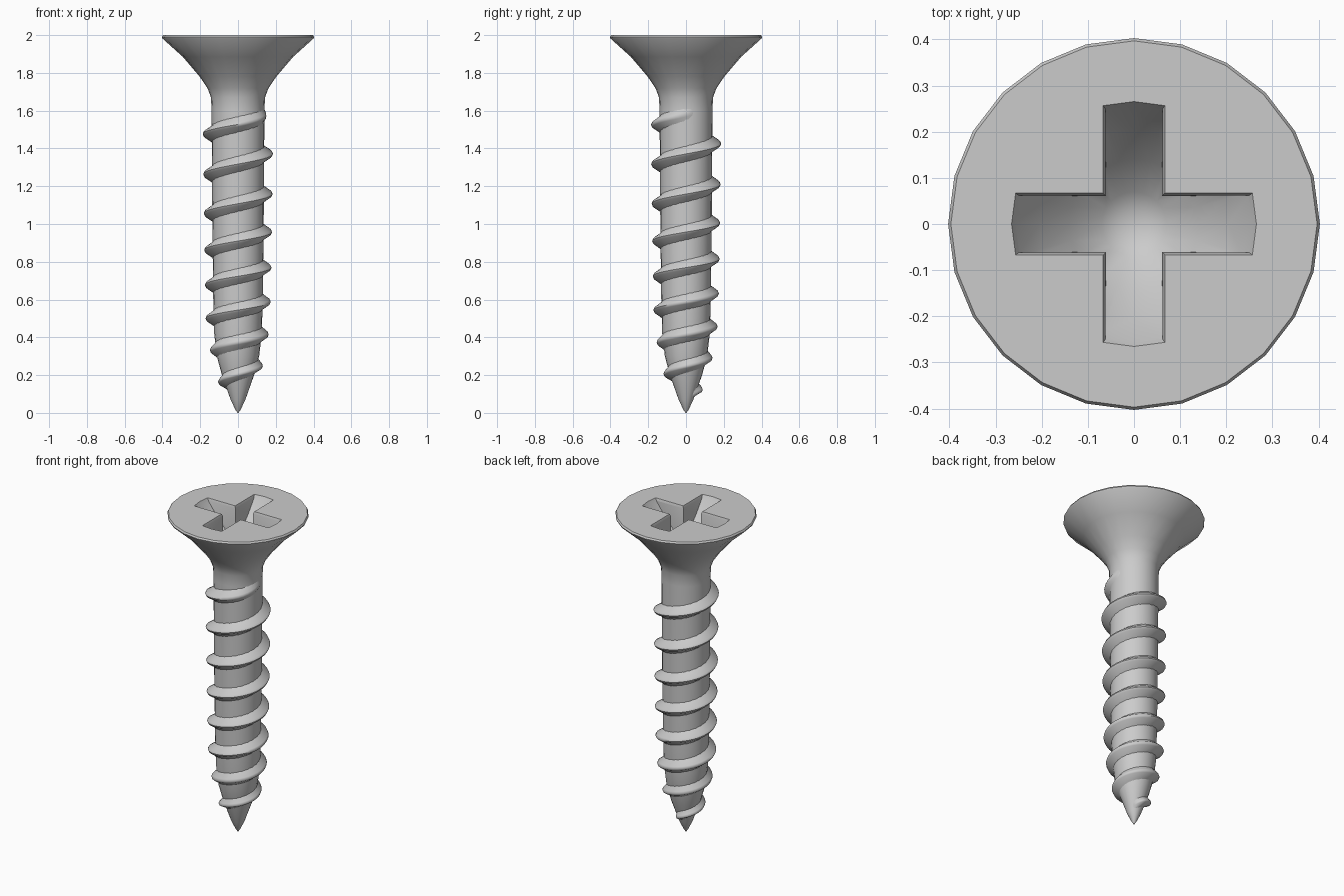
import bpy, bmesh
from math import sin, cos, pi

if "Cube" in bpy.data.objects:
    bpy.data.objects.remove(bpy.data.objects["Cube"])

SEG = 24


def interp(table, x):
    if x <= table[0][0]:
        return table[0][1]
    for (x0, y0), (x1, y1) in zip(table, table[1:]):
        if x <= x1:
            return y0 + (y1 - y0) * (x - x0) / (x1 - x0)
    return table[-1][1]


def make_object(name, bm):
    bmesh.ops.recalc_face_normals(bm, faces=bm.faces)
    mesh = bpy.data.meshes.new(name)
    bm.to_mesh(mesh)
    bm.free()
    ob = bpy.data.objects.new(name, mesh)
    bpy.context.collection.objects.link(ob)
    return ob


def loft(name, rings, cap=True):
    bm = bmesh.new()
    loops = [[bm.verts.new(p) for p in ring] for ring in rings]
    n = len(rings[0])
    for a, b in zip(loops, loops[1:]):
        for i in range(n):
            j = (i + 1) % n
            bm.faces.new((a[i], a[j], b[j], b[i]))
    if cap:
        bm.faces.new(loops[0])
        bm.faces.new(loops[-1])
    return make_object(name, bm)


def lathe(name, profile):
    return loft(name, [[(r * cos(2 * pi * i / SEG), r * sin(2 * pi * i / SEG), z)
                        for i in range(SEG)] for z, r in profile])


def cut(target, cutter, operation):
    mod = target.modifiers.new("cut", 'BOOLEAN')
    mod.operation = operation
    mod.solver = 'EXACT'
    mod.object = cutter
    bpy.context.view_layer.objects.active = target
    bpy.ops.object.modifier_apply(modifier=mod.name)
    bpy.data.objects.remove(cutter)


def smooth(ob, degrees):
    bpy.ops.object.select_all(action='DESELECT')
    ob.select_set(True)
    bpy.context.view_layer.objects.active = ob
    bpy.ops.object.shade_smooth_by_angle(angle=degrees * pi / 180)


# Tapered shaft and flared countersunk head, as (height, radius)
shaft = [(0, 0.002), (0.015, 0.013), (0.07, 0.039), (0.2, 0.085), (0.3, 0.112),
         (0.42, 0.126), (0.6, 0.131), (1.0, 0.136), (1.6, 0.14)]
head = [(1.67, 0.143), (1.72, 0.162), (1.78, 0.203), (1.885, 0.292),
        (1.982, 0.4), (1.99, 0.403), (2.0, 0.397)]
body = lathe("screw_body", shaft + head)

# Cross recess: a cone limited to a cross outline, both widened at the rim
recess = lathe("recess_cutter", [(1.745, 0.03), (1.765, 0.07), (1.83, 0.14), (1.91, 0.205),
                                 (1.985, 0.257), (2.001, 0.266), (2.05, 0.266)])


def cross_ring(w, z):
    corner = [(0.4, -w), (0.4, w), (w, w)]
    ring = []
    for k in range(4):
        c, s = round(cos(k * pi / 2)), round(sin(k * pi / 2))
        ring += [(x * c - y * s, x * s + y * c, z) for x, y in corner]
    return ring


cross = loft("cross_cutter", [cross_ring(w, z) for w, z in
                              [(0.06, 1.6), (0.062, 1.986), (0.067, 2.001), (0.067, 2.1)]])
cut(recess, cross, 'INTERSECT')
cut(body, recess, 'DIFFERENCE')
smooth(body, 30)

# Helical thread: height per turn, crest radius per height, fading at both ends
turn_z = [(-1, -0.05), (0, 0.12), (1, 0.29), (2, 0.457), (3, 0.632), (4, 0.815),
          (5, 1.005), (6, 1.21), (7, 1.425), (8, 1.63)]
crest = [(0.1, 0.08), (0.16, 0.104), (0.24, 0.13), (0.34, 0.15), (0.42, 0.163),
         (0.5, 0.172), (0.8, 0.178), (1.5, 0.187)]
fade = [(-0.14, 0), (0.0, 1), (7.48, 1), (7.62, 0.7), (7.82, 0)]
section = [(-0.052, -0.1), (-0.036, 0.12), (-0.012, 0.88), (0, 1.0),
           (0.012, 0.88), (0.036, 0.12), (0.052, -0.1)]
t0, t1, per_turn = -0.14, 7.82, 36
steps = round((t1 - t0) * per_turn)
bm = bmesh.new()
previous = None
for k in range(steps + 1):
    t = t0 + (t1 - t0) * k / steps
    a = pi / 2 + 2 * pi * t
    zc, f = interp(turn_z, t), interp(fade, t)
    size = min(1, 0.65 + zc)
    row = []
    for dz, h in section:
        z = zc + dz * size
        base = interp(shaft, z) - 0.003
        tall = interp(crest, zc) - interp(shaft, zc)
        r = base + (tall + 0.003) * h * f - 0.002 * (1 - f)
        if h > 0.5:
            r += (interp(shaft, zc) - interp(shaft, z)) * f
        row.append(bm.verts.new((r * cos(a), r * sin(a), z)))
    if previous:
        for i in range(len(row) - 1):
            bm.faces.new((previous[i], row[i], row[i + 1], previous[i + 1]))
    previous = row
thread = make_object("thread", bm)
# Make the open strip face outward
v = thread.data.polygons[len(thread.data.polygons) // 2 // 6 * 6 + 2]
if v.normal.x * v.center.x + v.normal.y * v.center.y < 0:
    thread.data.flip_normals()
smooth(thread, 50)
